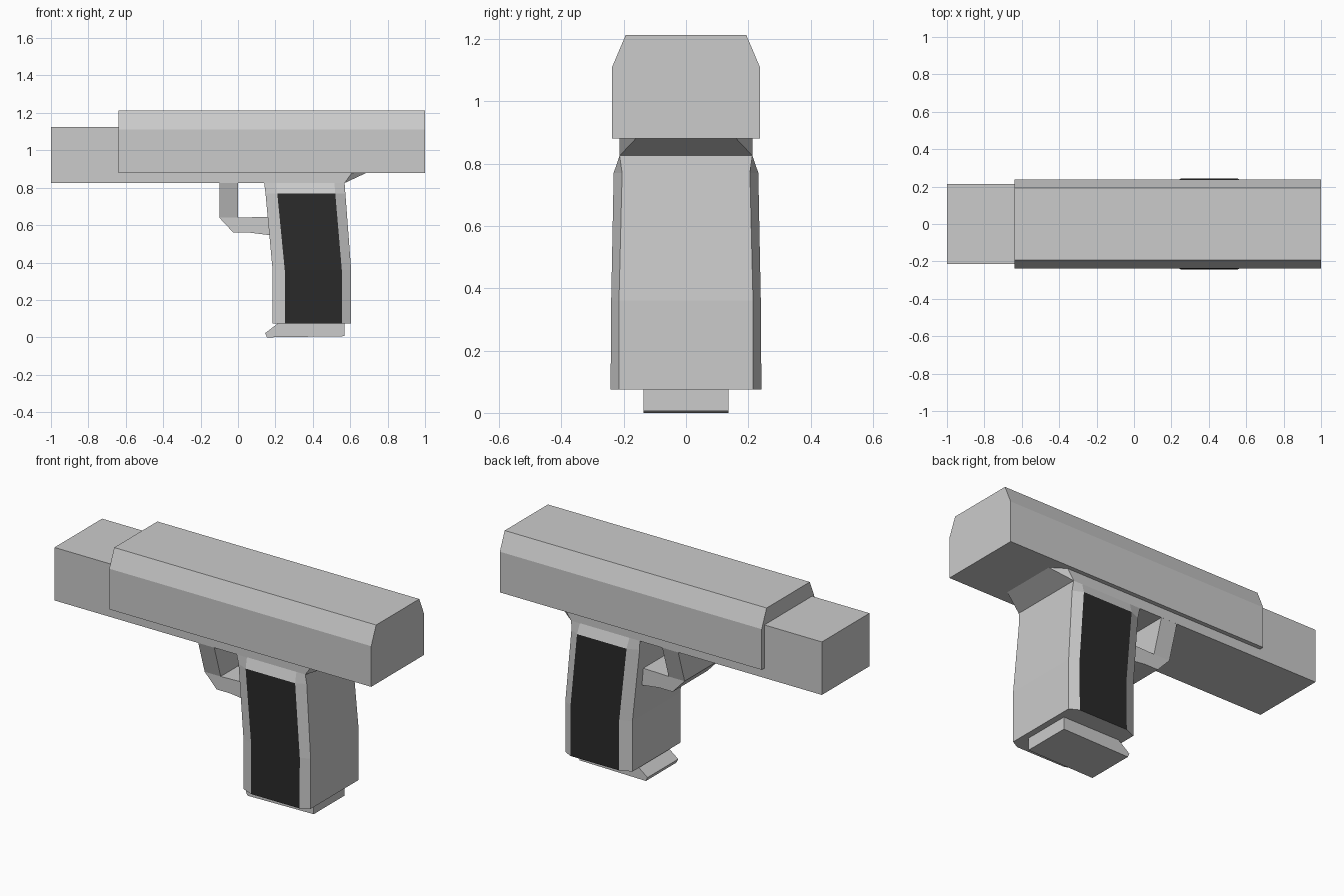
import bpy, bmesh

if "Cube" in bpy.data.objects:
    bpy.data.objects.remove(bpy.data.objects["Cube"])


def material(name, value):
    m = bpy.data.materials.new(name)
    m.diffuse_color = (value, value, value, 1)
    m.use_nodes = True
    m.node_tree.nodes["Principled BSDF"].inputs["Base Color"].default_value = m.diffuse_color
    return m


GREY = material("light_grey", 0.6)
BLACK = material("grip_black", 0.023)


def loft(name, rings, mats=(GREY,)):
    """Skin a closed solid through rings of equal point count."""
    bm = bmesh.new()
    loops = [[bm.verts.new(p) for p in ring] for ring in rings]
    for a, b in zip(loops, loops[1:]):
        for i in range(len(a)):
            j = (i + 1) % len(a)
            bm.faces.new((a[i], a[j], b[j], b[i]))
    bm.faces.new(loops[0])
    bm.faces.new(loops[-1][::-1])
    bmesh.ops.recalc_face_normals(bm, faces=bm.faces)
    mesh = bpy.data.meshes.new(name)
    bm.to_mesh(mesh)
    bm.free()
    for m in mats:
        mesh.materials.append(m)
    ob = bpy.data.objects.new(name, mesh)
    bpy.context.collection.objects.link(ob)
    return ob


def side_profile(name, pts, half):
    """Extrude an x-z outline across the width."""
    return loft(name, [[(x, y, z) for x, z in pts] for y in (-half, half)])


def section(z, x0, x1, half):
    return [(x0, -half, z), (x1, -half, z), (x1, half, z), (x0, half, z)]


# Slide with chamfered upper edges
outline = [(-.237, .88), (.237, .88), (.237, 1.11), (.193, 1.213),
           (-.193, 1.213), (-.237, 1.11)]
loft("slide", [[(x, y, z) for y, z in outline] for x in (-.64, 1)])

# Frame running under and ahead of the slide
side_profile("frame", [(-1, .825), (.57, .825), (.57, 1.125), (-1, 1.125)], .213)

# Tang behind the grip, tapering inward and upward
tang = bmesh.new()
for s in (-1, 1):
    for x, y, z in ((.57, .213, .825), (.57, .213, .881), (.61, .213, .881), (.69, .16, .881)):
        tang.verts.new((x, s * y, z))
bmesh.ops.convex_hull(tang, input=tang.verts)
bmesh.ops.dissolve_limit(tang, angle_limit=.01, verts=tang.verts, edges=tang.edges)
mesh = bpy.data.meshes.new("tang")
tang.to_mesh(mesh)
tang.free()
mesh.materials.append(GREY)
bpy.context.collection.objects.link(bpy.data.objects.new("tang", mesh))

# Grip: eight-sided sections, z, front, panel front, panel back, back, inner y, outer y
rings = []
for z, x0, p0, p1, x1, yi, yo in (
        (.075, .185, .25, .555, .605, .215, .242),
        (.36, .185, .25, .555, .605, .215, .24),
        (.77, .147, .21, .52, .574, .205, .232),
        (.826, .14, .205, .515, .57, .213, .213)):
    half = [(x0, yi), (p0, yo), (p1, yo), (x1, yi)]
    rings.append([(x, -y, z) for x, y in half] + [(x, y, z) for x, y in half[::-1]])
grip = loft("grip", rings, (GREY, BLACK))
# Dark side panels: the wide side faces below the shoulder
for f in grip.data.polygons:
    if abs(f.normal.y) > .95 and f.center.z < .75:
        f.material_index = 1

# Magazine base with a front lip
side_profile("magazine_base", [(.57, .006), (.57, .076), (.215, .076), (.145, .022),
                               (.155, 0)], .137)

# Trigger guard: tapering front post and lower bar
loft("guard_post", [section(.64, -.1, 0, .155), section(.826, -.1, 0, .213)])
side_profile("guard_bar", [(-.1, .64), (-.025, .56), (.06, .56), (.18, .545),
                           (.18, .645), (0, .64)], .155)
